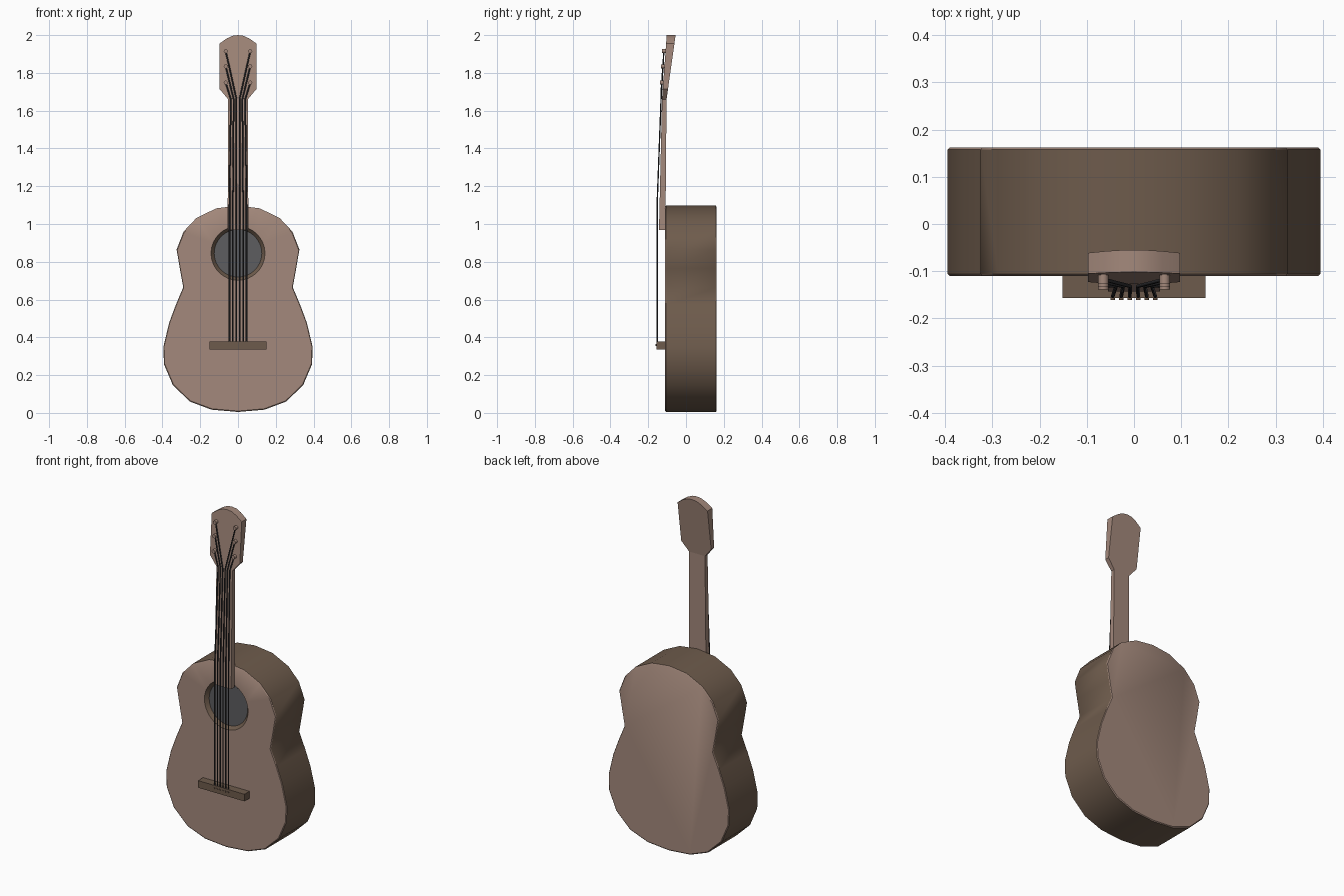
import bpy, bmesh, math

if "Cube" in bpy.data.objects:
    bpy.data.objects.remove(bpy.data.objects["Cube"])

def material(name, rgb):
    m = bpy.data.materials.new(name)
    m.diffuse_color = (*rgb, 1)
    m.use_nodes = True
    m.node_tree.nodes["Principled BSDF"].inputs["Base Color"].default_value = m.diffuse_color
    return m

LIGHT = material("light wood", (0.37, 0.25, 0.20))
DARK = material("dark wood", (0.155, 0.105, 0.072))
GREY = material("hole grey", (0.11, 0.11, 0.115))
STRING = material("string black", (0.03, 0.03, 0.033))

def finish(bm, name, mats, angle=None):
    bmesh.ops.recalc_face_normals(bm, faces=bm.faces[:])
    me = bpy.data.meshes.new(name)
    bm.to_mesh(me)
    bm.free()
    ob = bpy.data.objects.new(name, me)
    bpy.context.collection.objects.link(ob)
    for m in mats:
        me.materials.append(m)
    if angle:
        bpy.ops.object.select_all(action='DESELECT')
        ob.select_set(True)
        bpy.context.view_layer.objects.active = ob
        bpy.ops.object.shade_smooth_by_angle(angle=math.radians(angle))
    return ob

def mirrored(half):
    """Closed outline from a right half listed bottom to top."""
    return half + [(-x, z) for x, z in reversed(half) if x > 0]

def bridge(bm, a, b, mat=0):
    n = len(a)
    for i in range(n):
        f = bm.faces.new((a[i], a[(i + 1) % n], b[(i + 1) % n], b[i]))
        f.material_index = mat

def loop_edges(bm, ring):
    out = []
    for i, v in enumerate(ring):
        w = ring[(i + 1) % len(ring)]
        out.append(bm.edges.get((v, w)) or bm.edges.new((v, w)))
    return out

# Body: rounded-edge extrusion of the waisted outline, with a sunk sound hole
outline = mirrored([(0, .005), (.14, .017), (.255, .06), (.345, .147), (.392, .257),
                    (.395, .35), (.365, .476), (.33, .57), (.29, .665), (.308, .765),
                    (.325, .865), (.288, .96), (.22, 1.032), (.115, 1.083), (0, 1.097)])
bm = bmesh.new()

def body_ring(y, s):
    return [bm.verts.new((x * s, y, .5 + (z - .5) * s)) for x, z in outline]

def circle(r, y, n=32):
    return [bm.verts.new((r * math.cos(2 * math.pi * i / n), y,
                          .845 + r * math.sin(2 * math.pi * i / n))) for i in range(n)]

rings = [body_ring(y, s) for y, s in ((-.11, .99), (-.106, 1), (.158, 1), (.162, .99))]
for i, m in enumerate((0, 1, 0)):
    bridge(bm, rings[i], rings[i + 1], m)
bm.faces.new(rings[3])
rim, floor = circle(.143, -.11), circle(.126, -.09)
bmesh.ops.triangle_fill(bm, use_beauty=True,
                        edges=loop_edges(bm, rings[0]) + loop_edges(bm, rim))
bridge(bm, rim, floor, 1)
bm.faces.new(floor).material_index = 2
finish(bm, "body", [LIGHT, DARK, GREY], 36)

# Neck and headstock: tapered slabs whose front and back planes lean back
def slab(name, half, front, back):
    bm = bmesh.new()
    pts = mirrored(half)
    z0, z1 = half[0][1], half[-1][1]
    a, b = [[bm.verts.new((x, y0 + (y1 - y0) * (z - z0) / (z1 - z0), z)) for x, z in pts]
            for y0, y1 in (front, back)]
    bridge(bm, a, b)
    bm.faces.new(a)
    bm.faces.new(b)
    return finish(bm, name, [LIGHT], 30)

slab("neck", [(.055, .967), (.052, 1.66)], (-.143, -.127), (-.109, -.103))
slab("headstock", [(.052, 1.66), (.098, 1.715), (.098, 1.955), (.06, 1.982),
                   (.03, 1.996), (0, 2.0)], (-.127, -.102), (-.103, -.055))

# Bridge block
bm = bmesh.new()
bmesh.ops.create_cube(bm, size=1)
for v in bm.verts:
    v.co = (v.co.x * .304, -.133 + v.co.y * .048, .356 + v.co.z * .042)
finish(bm, "bridge", [DARK])

def pin(name, x, y0, y1, z, r, mat):
    bm = bmesh.new()
    a, b = [[bm.verts.new((x + r * math.cos(math.pi * i / 5), y, z + r * math.sin(math.pi * i / 5)))
             for i in range(10)] for y in (y0, y1)]
    bridge(bm, a, b)
    bm.faces.new(a)
    bm.faces.new(b)
    finish(bm, name, [mat], 40)

# Strings with their bridge pins and tuning pegs; inner strings reach the top pegs
for side in (-1, 1):
    for k, peg_z in enumerate((1.915, 1.835, 1.748)):
        x = side * (.009 + .018 * k)
        nut_x = side * (.008 + .015 * k)
        head_y = -.127 + .025 * (peg_z - 1.66) / .34
        pin("bridge_pin", x, -.161, -.15, .36, .005, DARK)
        pin("tuning_peg", side * .065, head_y - .018, head_y + .005, peg_z, .011, LIGHT)
        cu = bpy.data.curves.new("string", 'CURVE')
        cu.dimensions = '3D'
        cu.bevel_depth = .004
        cu.bevel_resolution = 1
        cu.use_fill_caps = True
        sp = cu.splines.new('POLY')
        path = [(x, -.153, .36), (x, -.153, 1.1), (nut_x, -.132, 1.66),
                (side * .065, head_y - .009, peg_z)]
        sp.points.add(len(path) - 1)
        for p, c in zip(sp.points, path):
            p.co = (*c, 1)
        cu.materials.append(STRING)
        bpy.context.collection.objects.link(bpy.data.objects.new("string", cu))
